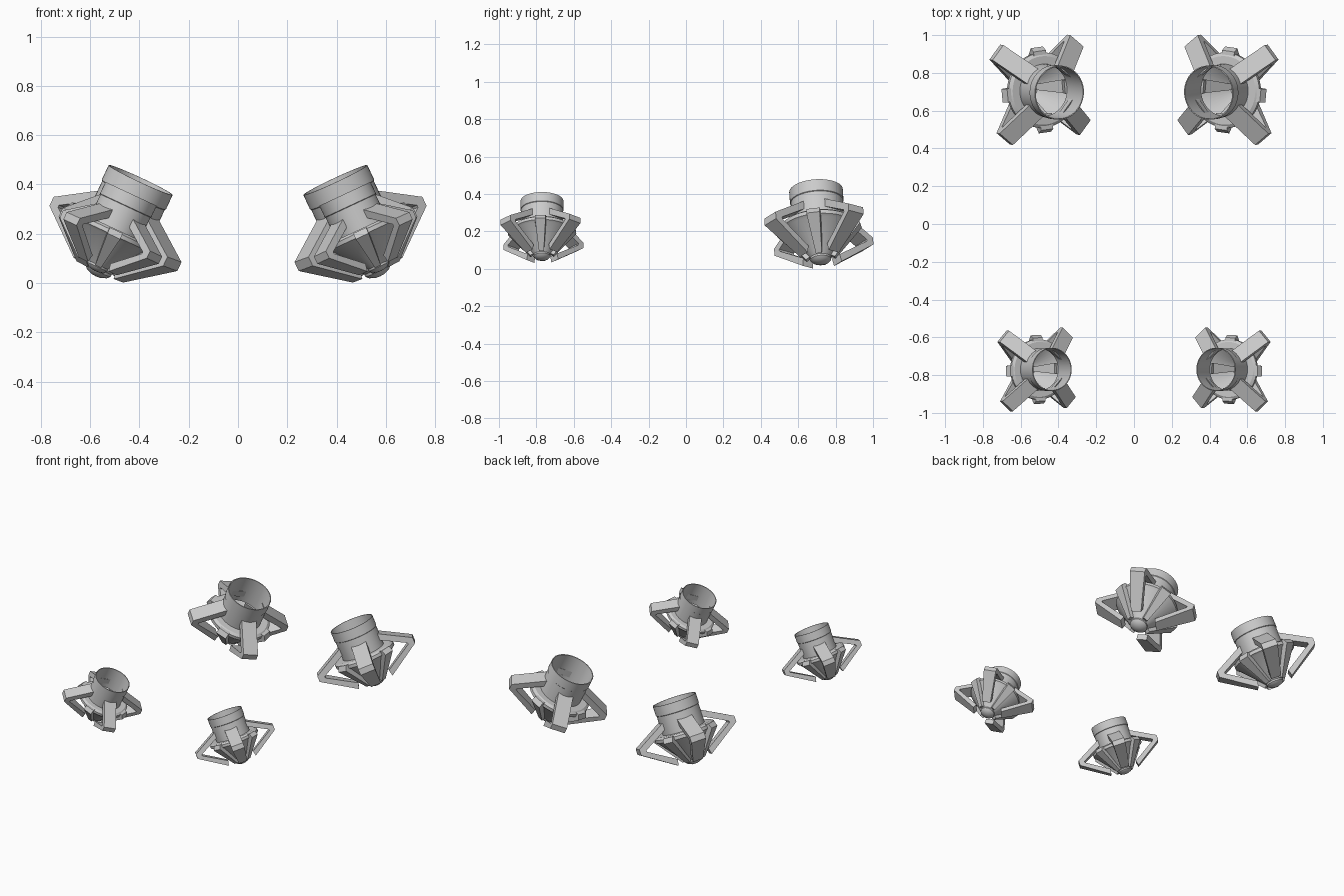
import bpy, bmesh, math
from mathutils import Matrix, Vector

if "Cube" in bpy.data.objects:
    bpy.data.objects.remove(bpy.data.objects["Cube"])

SEG = 48


def finish(bm, name, frame):
    """Place a part in its pod frame, then mirror it to the other side."""
    bmesh.ops.transform(bm, matrix=frame, verts=bm.verts)
    bmesh.ops.recalc_face_normals(bm, faces=bm.faces)
    mesh = bpy.data.meshes.new(name)
    bm.to_mesh(mesh)
    bm.free()
    ob = bpy.data.objects.new(name, mesh)
    bpy.context.collection.objects.link(ob)
    bpy.context.view_layer.objects.active = ob
    ob.select_set(True)
    bpy.ops.object.shade_smooth_by_angle(angle=math.radians(30))
    ob.select_set(False)
    mod = ob.modifiers.new("mirror", 'MIRROR')
    mod.use_mirror_merge = False


def lathe(name, profile, frame):
    """Revolve (radius, height) points around the pod axis."""
    bm = bmesh.new()
    vs = [bm.verts.new((r, 0, a)) for r, a in profile]
    edges = [bm.edges.new(p) for p in zip(vs, vs[1:])]
    bmesh.ops.spin(bm, geom=vs + edges, cent=(0, 0, 0), axis=(0, 0, 1),
                   angle=math.tau, steps=SEG, use_merge=False)
    bmesh.ops.remove_doubles(bm, verts=bm.verts, dist=1e-5)
    finish(bm, name, frame)


def strips(name, outer, inner, angles, frame):
    """Tapered bars from outer/inner rows of (radius, height, half width)."""
    bm = bmesh.new()
    for ang in angles:
        rot = Matrix.Rotation(math.radians(ang), 4, 'Z')
        rings = []
        for (ro, ao, wo), (ri, ai, wi) in zip(outer, inner):
            pts = [(ro, -wo, ao), (ro, wo, ao), (ri, wi, ai), (ri, -wi, ai)]
            rings.append([bm.verts.new(rot @ Vector(p)) for p in pts])
        for a, b in zip(rings, rings[1:]):
            for i in range(4):
                j = (i + 1) % 4
                bm.faces.new((a[i], a[j], b[j], b[i]))
        bm.faces.new(rings[0])
        bm.faces.new(rings[-1])
    finish(bm, name, frame)


def pod(label, rim, pitch, roll, size):
    # Heights are measured down from the centre of the open rim
    frame = (Matrix.Translation(rim) @ Matrix.Rotation(math.radians(pitch), 4, 'X')
             @ Matrix.Rotation(math.radians(25), 4, 'Y')
             @ Matrix.Rotation(math.radians(roll), 4, 'Z') @ Matrix.Scale(size, 4))

    # Open thin-walled tube with a raised rim band
    lathe(label + "_tube", [(.138, -.2), (.138, 0), (.1435, 0), (.1435, -.065),
                            (.140, -.068), (.140, -.2)], frame)
    # Collar and hollow cone
    lathe(label + "_cone", [(.138, -.195), (.182, -.195), (.2, -.207), (.2, -.228),
                            (.185, -.238), (.05, -.405)], frame)
    # Rounded tip
    lathe(label + "_tip", [(0, -.395), (.056, -.395), (.056, -.408), (.045, -.42),
                           (.02, -.43), (0, -.432)], frame)
    # Four bent arms
    strips(label + "_arms",
           [(.13, -.112, .05), (.328, -.222, .05), (.328, -.262, .05), (.115, -.405, .034)],
           [(.13, -.158, .05), (.285, -.242, .05), (.285, -.252, .05), (.105, -.365, .034)],
           [45, 135, 225, 315], frame)
    # Four tapered ribs that run down the cone and show inside it
    strips(label + "_ribs",
           [(.21, -.2, .036), (.228, -.232, .036), (.078, -.405, .016)],
           [(.125, -.2, .036), (.135, -.25, .036), (.045, -.385, .016)],
           [0, 90, 180, 270], frame)


pod("rear_pod", (-.395, .695, .418), 4, 6, 1.0)
pod("front_pod", (-.434, -.77, .362), 0, 3, .8)
